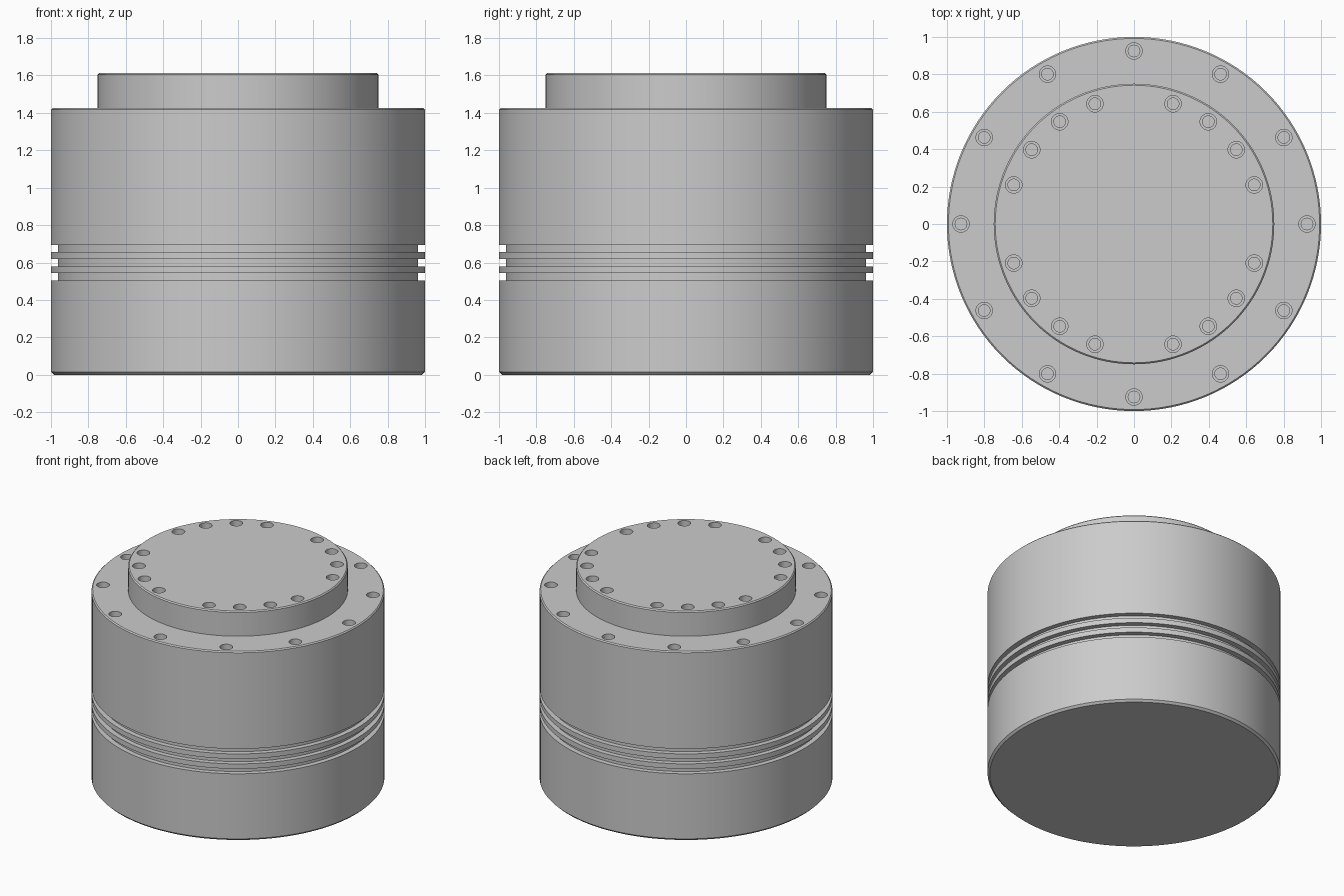
import bpy
import bmesh
from math import cos, sin, radians, tau

cube = bpy.data.objects.get("Cube")
if cube:
    bpy.data.objects.remove(cube, do_unlink=True)

grey = bpy.data.materials.new("machined grey")
grey.use_nodes = True
colour = (0.6, 0.6, 0.6, 1)
grey.diffuse_color = colour
grey.node_tree.nodes["Principled BSDF"].inputs["Base Color"].default_value = colour


def add_lathe(bm, profile, sides, cx=0, cy=0):
    """Turn a bottom-to-top (radius, height) profile into a capped solid."""
    rings = [[bm.verts.new((cx + r * cos(tau * i / sides), cy + r * sin(tau * i / sides), z))
              for i in range(sides)] for r, z in profile]
    for low, high in zip(rings, rings[1:]):
        for i in range(sides):
            j = (i + 1) % sides
            bm.faces.new((low[i], low[j], high[j], high[i]))
    bm.faces.new(rings[0][::-1])
    bm.faces.new(rings[-1])


def make_object(name, bm):
    mesh = bpy.data.meshes.new(name)
    bm.to_mesh(mesh)
    bm.free()
    mesh.materials.append(grey)
    obj = bpy.data.objects.new(name, mesh)
    bpy.context.collection.objects.link(obj)
    return obj


def turned_part(name, profile):
    bm = bmesh.new()
    add_lathe(bm, profile, 128)
    return make_object(name, bm)


def drill(obj, top, circle_radius, angles):
    """Cut a ring of counterbored bolt holes down from the given height."""
    profile = [(0.031, top - 0.15), (0.031, top - 0.08), (0.044, top - 0.08), (0.044, top + 0.05)]
    bm = bmesh.new()
    for a in angles:
        add_lathe(bm, profile, 32, circle_radius * cos(radians(a)), circle_radius * sin(radians(a)))
    cutter = make_object("hole_cutter", bm)
    cutter.hide_render = True
    mod = obj.modifiers.new("bolt_holes", 'BOOLEAN')
    mod.operation = 'DIFFERENCE'
    mod.solver = 'EXACT'
    mod.object = cutter
    bpy.context.view_layer.objects.active = obj
    bpy.ops.object.modifier_apply(modifier=mod.name)
    bpy.data.objects.remove(cutter, do_unlink=True)


SHOULDER, TOP, CHAMFER = 1.425, 1.612, 0.008

# Main body with three ring grooves
profile = [(0.985, 0), (1, 0.015)]
for low, high in ((0.505, 0.543), (0.58, 0.618), (0.655, 0.693)):
    profile += [(1, low), (0.963, low), (0.963, high), (1, high)]
profile += [(1, SHOULDER - CHAMFER), (1 - CHAMFER, SHOULDER)]
body = turned_part("body", profile)
drill(body, SHOULDER, 0.925, range(0, 360, 30))

# Raised top plate, whose bolt circle skips the four axis positions
plate = turned_part("top_plate", [(0.75, SHOULDER), (0.75, TOP - CHAMFER), (0.75 - CHAMFER, TOP)])
drill(plate, TOP, 0.676, [a for a in range(0, 360, 18) if a % 90])

# Smooth turned walls, crisp edges
for obj in (body, plate):
    bpy.ops.object.select_all(action='DESELECT')
    obj.select_set(True)
    bpy.context.view_layer.objects.active = obj
    bpy.ops.object.shade_smooth_by_angle(angle=radians(30))
